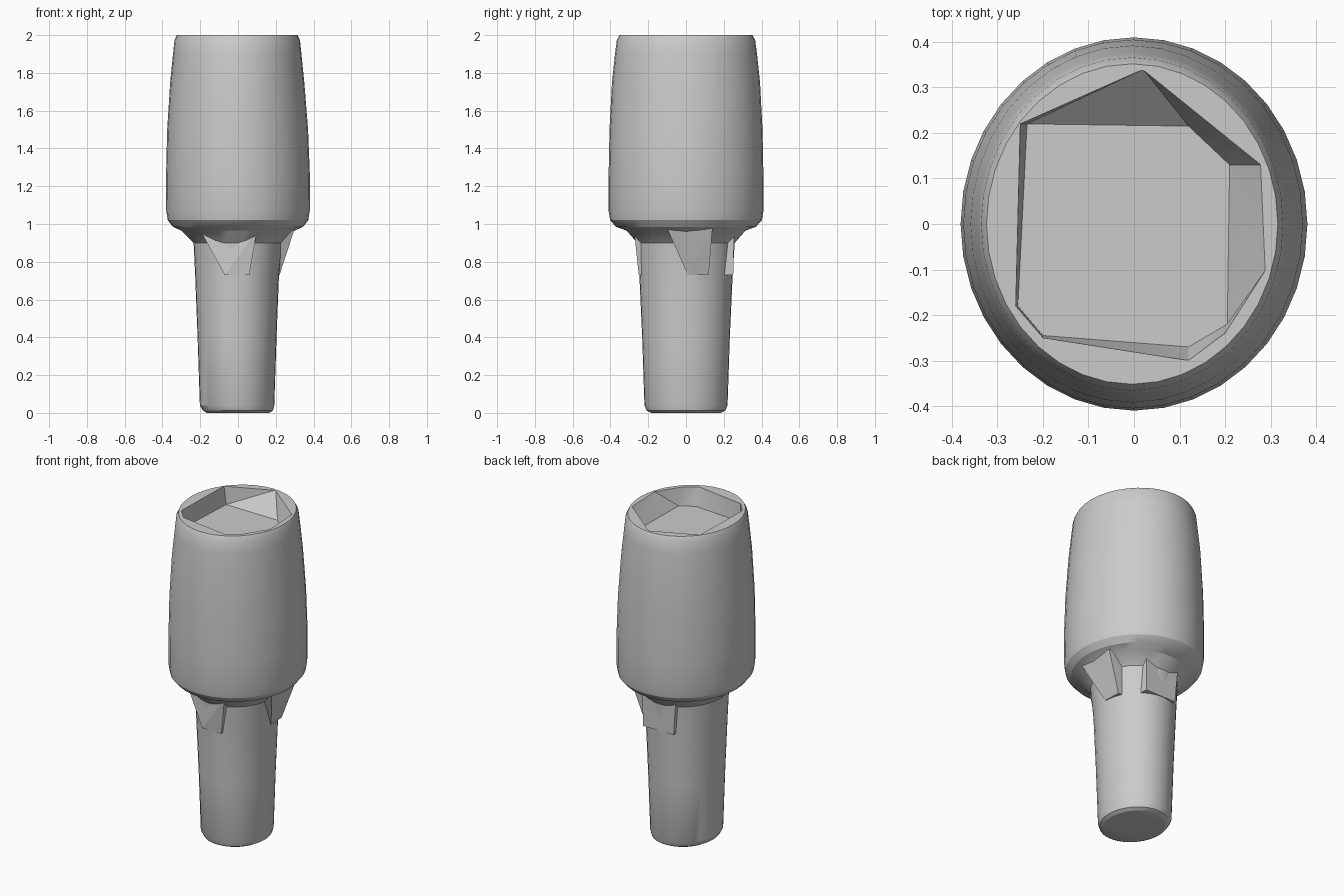
import bpy, bmesh, math

if "Cube" in bpy.data.objects:
    bpy.data.objects.remove(bpy.data.objects["Cube"])

def make_object(name, bm):
    bmesh.ops.recalc_face_normals(bm, faces=bm.faces)
    me = bpy.data.meshes.new(name)
    bm.to_mesh(me)
    bm.free()
    ob = bpy.data.objects.new(name, me)
    bpy.context.collection.objects.link(ob)
    return ob

def activate(ob):
    bpy.ops.object.select_all(action='DESELECT')
    ob.select_set(True)
    bpy.context.view_layer.objects.active = ob

def oval_lathe(name, profile, segs):
    """Closed solid from oval rings (z, x radius, y radius, x offset)."""
    bm = bmesh.new()
    rings = []
    for z, rx, ry, ox in profile:
        rings.append([bm.verts.new((ox + rx * math.cos(2 * math.pi * i / segs),
                                    ry * math.sin(2 * math.pi * i / segs), z))
                      for i in range(segs)])
    for a, b in zip(rings, rings[1:]):
        for i in range(segs):
            j = (i + 1) % segs
            bm.faces.new((a[i], a[j], b[j], b[i]))
    bm.faces.new(rings[0])
    bm.faces.new(rings[-1])
    return make_object(name, bm)

def hull(name, points):
    bm = bmesh.new()
    for p in points:
        bm.verts.new(p)
    bmesh.ops.convex_hull(bm, input=bm.verts)
    return make_object(name, bm)

# Tapered stem, narrow collar and barrel as one turned body
body = oval_lathe("body", [
    (0.00, 0.165, 0.185, 0.0), (0.012, 0.185, 0.208, 0.0), (0.04, 0.197, 0.220, -0.005),
    (0.40, 0.209, 0.232, -0.005), (0.73, 0.222, 0.247, -0.005), (0.90, 0.235, 0.258, 0.0),
    (0.965, 0.300, 0.315, 0.0), (0.985, 0.345, 0.370, 0.0), (1.02, 0.372, 0.402, 0.0),
    (1.07, 0.380, 0.410, 0.0), (1.25, 0.381, 0.410, 0.0), (1.50, 0.373, 0.405, -0.002),
    (1.75, 0.355, 0.392, -0.004), (1.90, 0.340, 0.376, -0.004), (1.975, 0.332, 0.366, -0.004),
    (2.00, 0.320, 0.352, -0.004)], 36)

# Shallow irregular recess in the barrel top
top = [(-.25, .22), (.02, .34), (.28, .13), (.29, -.10), (.20, -.24),
       (.12, -.30), (-.20, -.25), (-.26, -.18)]
floor = [(-.235, .22), (.12, .215), (.21, .13), (.205, -.22), (.12, -.27),
         (-.20, -.245), (-.255, -.18)]
cutter = hull("recess_cutter", [(x, y, 2.003) for x, y in top] +
              [(x, y, 1.89) for x, y in floor])
cutter.hide_render = True
activate(body)
mod = body.modifiers.new("recess", 'BOOLEAN')
mod.operation = 'DIFFERENCE'
mod.solver = 'EXACT'
mod.object = cutter
bpy.ops.object.modifier_apply(modifier=mod.name)
bpy.data.objects.remove(cutter, do_unlink=True)
activate(body)
bpy.ops.object.shade_smooth_by_angle(angle=math.radians(28))

# Faceted gussets under the barrel
hull("gusset_right", [(.30, -.10, .975), (.30, .14, .975), (.22, .01, .73), (.215, .12, .73),
                      (.10, -.10, .975), (.10, .14, .975), (.10, .01, .73), (.10, .12, .73)])
hull("gusset_back", [(-.11, .255, .97), (.12, .255, .97), (-.09, .25, .73), (.12, .25, .73),
                     (-.11, .10, .97), (.12, .10, .97), (-.09, .10, .73), (.12, .10, .73)])
hull("gusset_front", [(-.20, -.22, .965), (.10, -.275, .965), (-.07, -.25, .73), (.06, -.25, .73),
                      (-.15, -.10, .965), (.10, -.10, .965), (-.07, -.10, .73), (.06, -.10, .73)])
